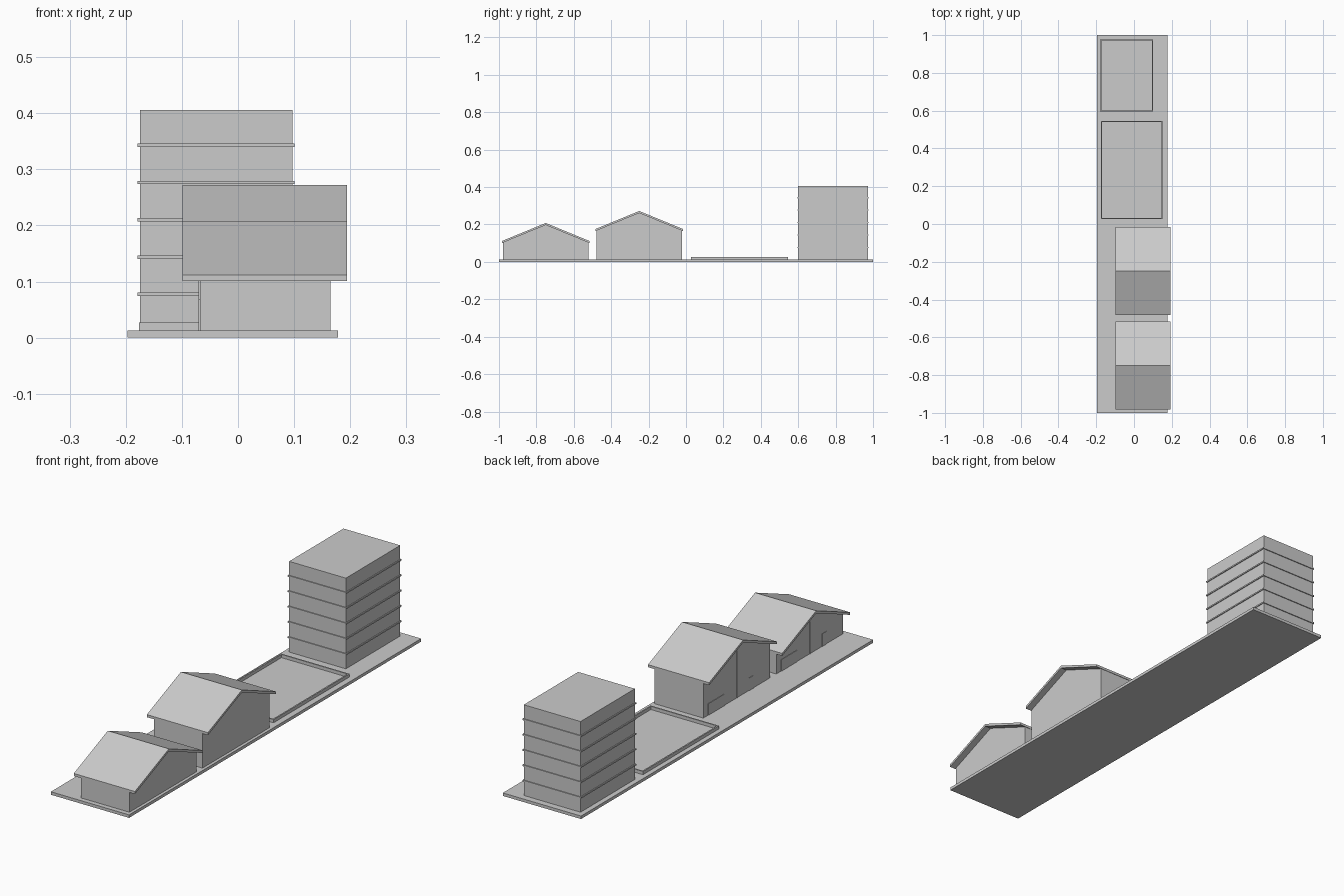
import bpy
import bmesh
from mathutils import Vector

cube = bpy.data.objects.get("Cube")
if cube:
    bpy.data.objects.remove(cube, do_unlink=True)

GREY = (0.6, 0.6, 0.6, 1.0)
grey = bpy.data.materials.new("plain grey")
grey.use_nodes = True
grey.diffuse_color = GREY
grey.node_tree.nodes["Principled BSDF"].inputs["Base Color"].default_value = GREY


def prism(name, profile, direction):
    """Extrude a closed planar profile along a direction."""
    bm = bmesh.new()
    face = bm.faces.new([bm.verts.new(p) for p in profile])
    moved = bmesh.ops.extrude_face_region(bm, geom=[face], use_keep_orig=True)
    verts = [v for v in moved["geom"] if isinstance(v, bmesh.types.BMVert)]
    bmesh.ops.translate(bm, verts=verts, vec=Vector(direction))
    bmesh.ops.recalc_face_normals(bm, faces=bm.faces)
    mesh = bpy.data.meshes.new(name)
    bm.to_mesh(mesh)
    bm.free()
    mesh.materials.append(grey)
    obj = bpy.data.objects.new(name, mesh)
    bpy.context.collection.objects.link(obj)
    return obj


def box(name, x0, x1, y0, y1, z0, z1):
    corners = [(x0, y0, z0), (x1, y0, z0), (x1, y1, z0), (x0, y1, z0)]
    return prism(name, corners, (0, 0, z1 - z0))


GROUND = 0.013
WALL_X = (-0.068, 0.165)
ROOF_X = (-0.099, 0.194)
RISE, THICK = 0.096, 0.011


def house(label, ridge_y, ridge_z):
    # Gabled walls
    half, roof_half = 0.229, 0.233
    slope = RISE / roof_half
    under = ridge_z - THICK
    eave = under - slope * half
    outline = [(-half, GROUND), (half, GROUND), (half, eave), (0, under), (-half, eave)]
    prism(label + "_walls", [(WALL_X[0], ridge_y + y, z) for y, z in outline],
          (WALL_X[1] - WALL_X[0], 0, 0))
    # Pitched roof slab
    low = ridge_z - RISE
    slab = [(-roof_half, low), (0, ridge_z), (roof_half, low),
            (roof_half, low - THICK), (0, under), (-roof_half, low - THICK)]
    prism(label + "_roof", [(ROOF_X[0], ridge_y + y, z) for y, z in slab],
          (ROOF_X[1] - ROOF_X[0], 0, 0))
    # Thin facade plates
    plates = {"garage_door": (0.085, 0.195, 0.05),
              "front_door": (-0.113, -0.083, 0.055),
              "middle_seam": (-0.002, 0.002, under - GROUND - 0.002)}
    for part, (y0, y1, height) in plates.items():
        box(f"{label}_{part}", WALL_X[0] - 0.002, WALL_X[0],
            ridge_y + y0, ridge_y + y1, GROUND, GROUND + height)


# Ground slab
box("ground_slab", -0.197, 0.178, -1, 1, 0, GROUND)

# Houses
house("small_house", -0.75, 0.208)
house("tall_house", -0.25, 0.272)

# Low walled court
x0, x1, y0, y1, rim = -0.176, 0.152, 0.026, 0.546, 0.006
top = 0.027
for side, xa, xb in (("right", x0, x0 + rim), ("left", x1 - rim, x1)):
    box("court_rim_" + side, xa, xb, y0, y1, GROUND, top)
for side, ya, yb in (("front", y0, y0 + rim), ("back", y1 - rim, y1)):
    box("court_rim_" + side, x0 + rim, x1 - rim, ya, yb, GROUND, top)

# Tower with floor ledges
x0, x1, y0, y1 = -0.175, 0.097, 0.600, 0.972
box("tower_body", x0, x1, y0, y1, GROUND, 0.406)
out = 0.004
for floor in range(1, 6):
    z = 0.0075 + floor * 0.0665
    box(f"tower_ledge_{floor}", x0 - out, x1 + out, y0 - out, y1 + out, z, z + 0.006)
